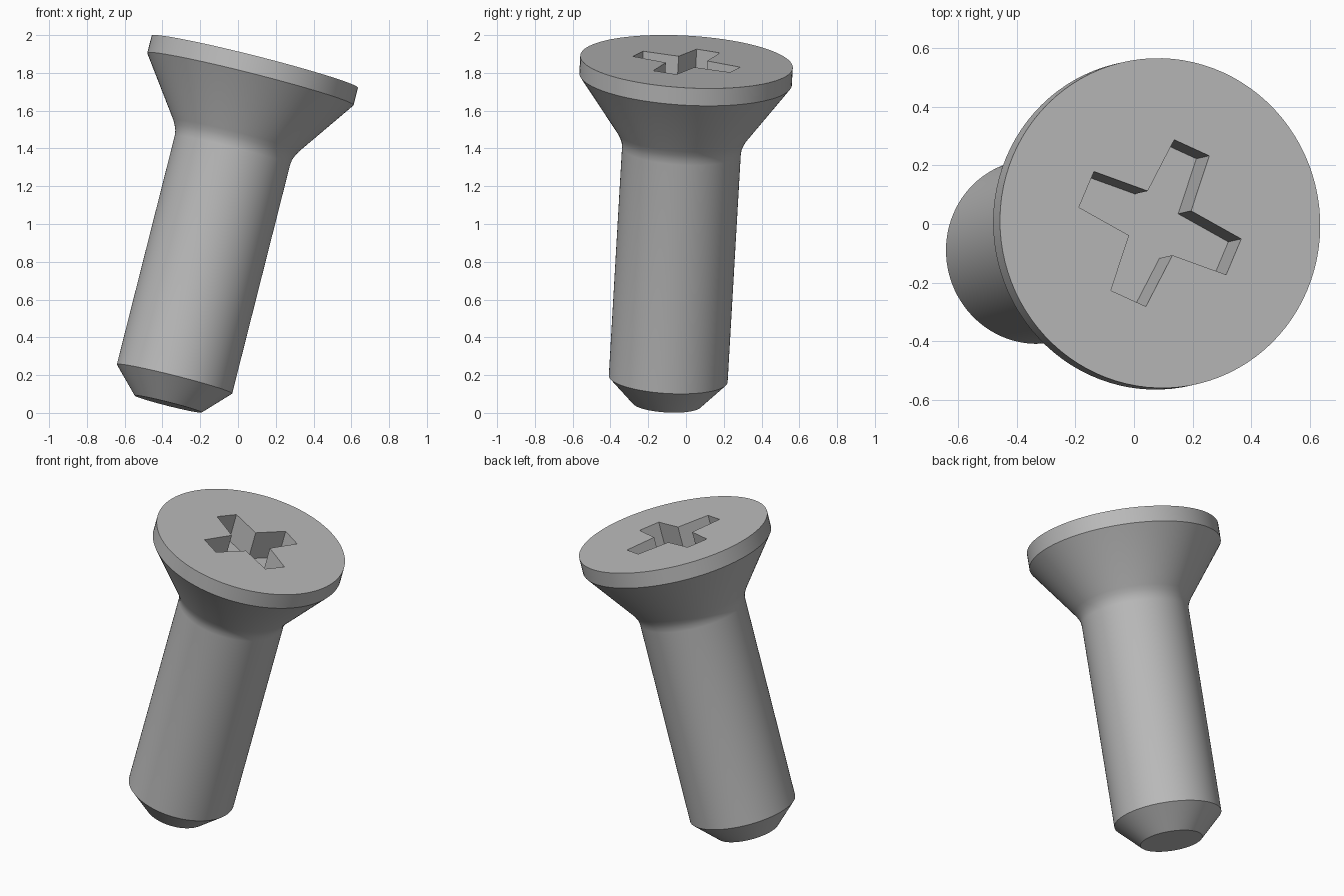
import bpy, bmesh, math
from mathutils import Matrix, Vector

cube = bpy.data.objects.get("Cube")
if cube:
    bpy.data.objects.remove(cube, do_unlink=True)

# Material
steel = bpy.data.materials.new("grey_steel")
steel.use_nodes = True
grey = (0.5, 0.5, 0.5, 1)
steel.diffuse_color = grey
steel.node_tree.nodes["Principled BSDF"].inputs["Base Color"].default_value = grey

# Tilted frame: origin at the centre of the head's top, local z along the shaft
axis = Vector((0.245, 0.056, 0.968)).normalized()
arm = Vector((0.5025, -0.23, -0.114))
arm = (arm - axis * arm.dot(axis)).normalized()
side = axis.cross(arm)
frame = Matrix((arm, side, axis)).transposed().to_4x4()
frame.translation = (0.089, 0.003, 1.859)


def make_object(name, bm):
    bmesh.ops.recalc_face_normals(bm, faces=bm.faces)
    mesh = bpy.data.meshes.new(name)
    bm.to_mesh(mesh)
    bm.free()
    mesh.materials.append(steel)
    obj = bpy.data.objects.new(name, mesh)
    bpy.context.collection.objects.link(obj)
    obj.matrix_world = frame
    return obj


def lathe(name, profile, sides=96):
    """Turn a (radius, height) profile round local z and cap both ends."""
    bm = bmesh.new()
    rings = [[bm.verts.new((r * math.cos(a), r * math.sin(a), z))
              for a in (math.tau * i / sides for i in range(sides))]
             for r, z in profile]
    for low, high in zip(rings, rings[1:]):
        for i in range(sides):
            j = (i + 1) % sides
            bm.faces.new((low[i], low[j], high[j], high[i]))
    bm.faces.new(rings[0])
    bm.faces.new(rings[-1])
    return make_object(name, bm)


def cross_prism(name, reach, tip, root, depth):
    """Four-armed cross with slightly tapering arms."""
    bm = bmesh.new()
    outline = []
    for k in range(4):
        turn = Matrix.Rotation(k * math.pi / 2, 3, 'Z')
        for x, y in ((reach, -tip), (reach, tip), (root, root)):
            outline.append(bm.verts.new(turn @ Vector((x, y, -depth))))
    floor = bm.faces.new(outline)
    grown = bmesh.ops.extrude_face_region(bm, geom=[floor])["geom"]
    bmesh.ops.translate(bm, vec=(0, 0, 2 * depth),
                        verts=[g for g in grown if isinstance(g, bmesh.types.BMVert)])
    return make_object(name, bm)


# Screw body: chamfered tip, shaft, small fillet, countersunk head, rim
screw = lathe("countersunk_screw", [
    (0.183, -1.872), (0.315, -1.735), (0.315, -0.485), (0.319, -0.455),
    (0.329, -0.43), (0.343, -0.404), (0.5635, -0.095), (0.5635, 0)])

# Cross-shaped driver recess
cutter = cross_prism("recess_cutter", 0.282, 0.067, 0.083, 0.18)
cutter.hide_render = True
cut = screw.modifiers.new("recess", 'BOOLEAN')
cut.operation = 'DIFFERENCE'
cut.solver = 'EXACT'
cut.object = cutter

bpy.ops.object.select_all(action='DESELECT')
screw.select_set(True)
bpy.context.view_layer.objects.active = screw
bpy.ops.object.modifier_apply(modifier=cut.name)
bpy.data.objects.remove(cutter, do_unlink=True)
bpy.ops.object.shade_smooth_by_angle(angle=math.radians(25))
